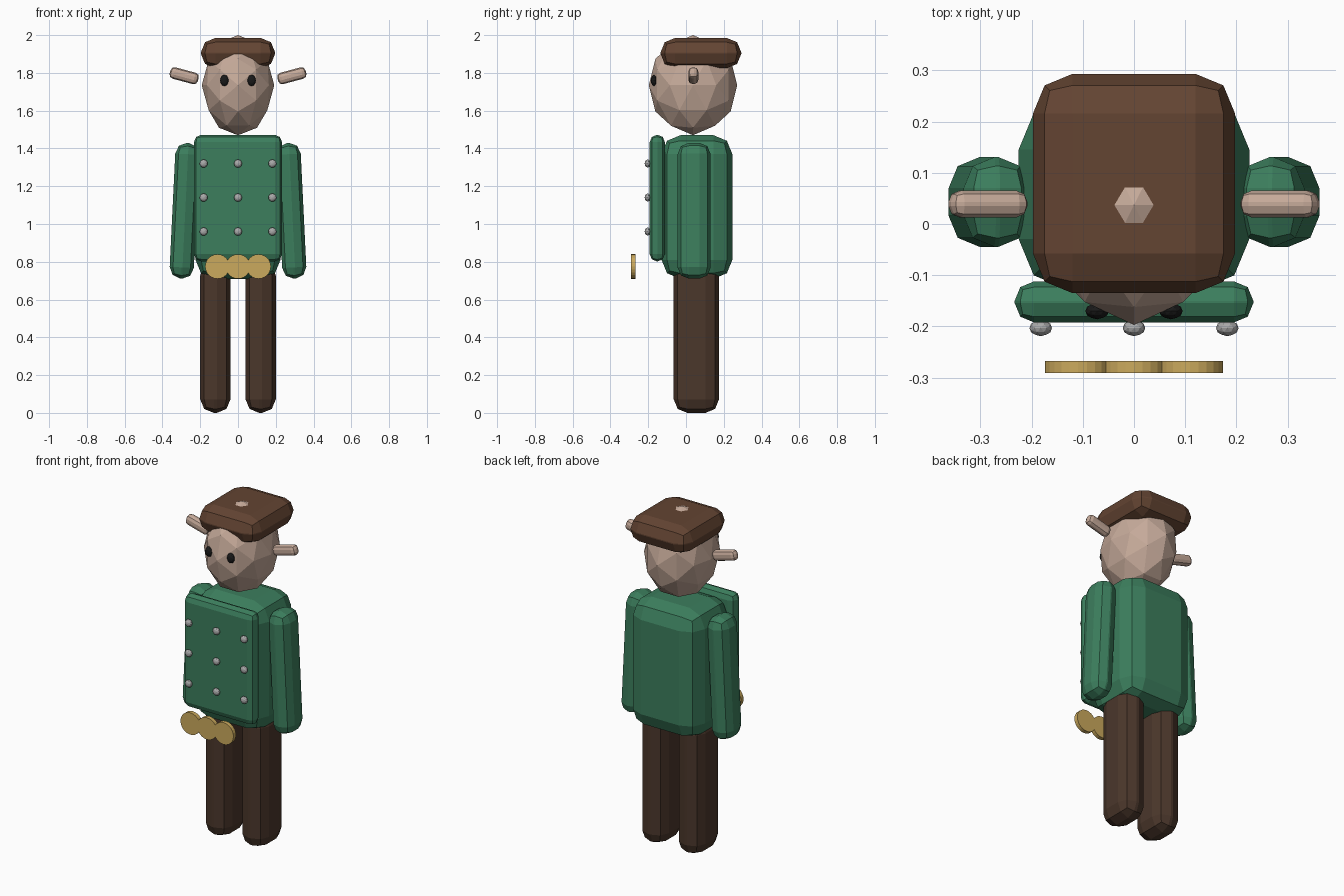
import bpy, bmesh, math
from mathutils import Matrix, Vector

if "Cube" in bpy.data.objects:
    bpy.data.objects.remove(bpy.data.objects["Cube"])


def material(name, rgb):
    m = bpy.data.materials.new(name)
    m.diffuse_color = (*rgb, 1)
    m.use_nodes = True
    m.node_tree.nodes["Principled BSDF"].inputs["Base Color"].default_value = m.diffuse_color
    return m


GREEN = material("green_cloth", (0.045, 0.21, 0.11))
DARK = material("dark_brown_cloth", (0.07, 0.038, 0.024))
BROWN = material("brown_felt", (0.125, 0.058, 0.032))
SKIN = material("skin", (0.56, 0.40, 0.32))
GOLD = material("gold", (0.60, 0.40, 0.11))
BLACK = material("black", (0.01, 0.01, 0.01))
SILVER = material("silver", (0.4, 0.4, 0.4))


def finish(name, bm, mat, loc, tilt=0):
    bmesh.ops.recalc_face_normals(bm, faces=bm.faces)
    me = bpy.data.meshes.new(name)
    bm.to_mesh(me)
    bm.free()
    me.materials.append(mat)
    ob = bpy.data.objects.new(name, me)
    bpy.context.collection.objects.link(ob)
    ob.location = loc
    ob.rotation_euler.y = tilt
    return ob


def soft_box(name, size, loc, bevel, mat, tilt=0):
    """Box with two-segment rounded edges."""
    bm = bmesh.new()
    bmesh.ops.create_cube(bm, size=1)
    bmesh.ops.scale(bm, vec=size, verts=bm.verts)
    bmesh.ops.bevel(bm, geom=bm.edges[:], offset=bevel, segments=2,
                    profile=0.5, affect='EDGES', clamp_overlap=True)
    return finish(name, bm, mat, loc, tilt)


def ball(name, radii, loc, mat, subdivisions=2):
    """Faceted ellipsoid, turned so an icosahedron edge lies on top along x."""
    ico = bmesh.new()
    bmesh.ops.create_icosphere(ico, subdivisions=1, radius=1)
    ico.edges.ensure_lookup_table()
    a, b = (v.co.copy() for v in ico.edges[0].verts)
    ico.free()
    z, x = (a + b).normalized(), (a - b).normalized()
    turn = Matrix((x, z.cross(x), z))
    bm = bmesh.new()
    bmesh.ops.create_icosphere(bm, subdivisions=subdivisions, radius=1)
    bmesh.ops.rotate(bm, cent=(0, 0, 0), matrix=turn, verts=bm.verts)
    bmesh.ops.scale(bm, vec=radii, verts=bm.verts)
    return finish(name, bm, mat, loc)


# Coat body and front panel
soft_box("torso", (0.45, 0.375, 0.76), (0, 0.058, 1.09), 0.10, GREEN)
soft_box("coat_front", (0.466, 0.08, 0.67), (0, -0.152, 1.137), 0.038, GREEN)

# Limbs, ears and eyes on both sides
for side, s in (("left", -1), ("right", 1)):
    soft_box(f"{side}_leg", (0.16, 0.24, 0.80), (s * 0.12, 0.055, 0.40), 0.072, DARK)
    soft_box(f"{side}_arm", (0.128, 0.175, 0.72), (s * 0.283, 0.043, 1.07), 0.06,
             GREEN, -s * math.radians(2.8))
    soft_box(f"{side}_ear", (0.155, 0.052, 0.062), (s * 0.285, 0.039, 1.785), 0.022,
             SKIN, -s * math.radians(15))
    ball(f"{side}_eye", (0.023, 0.016, 0.03), (s * 0.072, -0.17, 1.76), BLACK)

# Head and cap
ball("head", (0.192, 0.234, 0.265), (0, 0.037, 1.735), SKIN)
soft_box("cap", (0.394, 0.428, 0.16), (0, 0.079, 1.905), 0.077, BROWN)

# Three rows of coat buttons
for row, z in enumerate((0.96, 1.14, 1.32)):
    for col, x in enumerate((-0.182, 0, 0.182)):
        ball(f"button_{row}_{col}", (0.022, 0.016, 0.022), (x, -0.203, z), SILVER)

# Belt clasp of three overlapping discs
for i, x in enumerate((-0.109, 0, 0.109)):
    bm = bmesh.new()
    bmesh.ops.create_cone(bm, cap_ends=True, segments=24, radius1=0.065,
                          radius2=0.065, depth=0.024,
                          matrix=Matrix.Rotation(math.pi / 2, 4, 'X'))
    finish(f"clasp_disc_{i}", bm, GOLD, (x, -0.279, 0.775))
